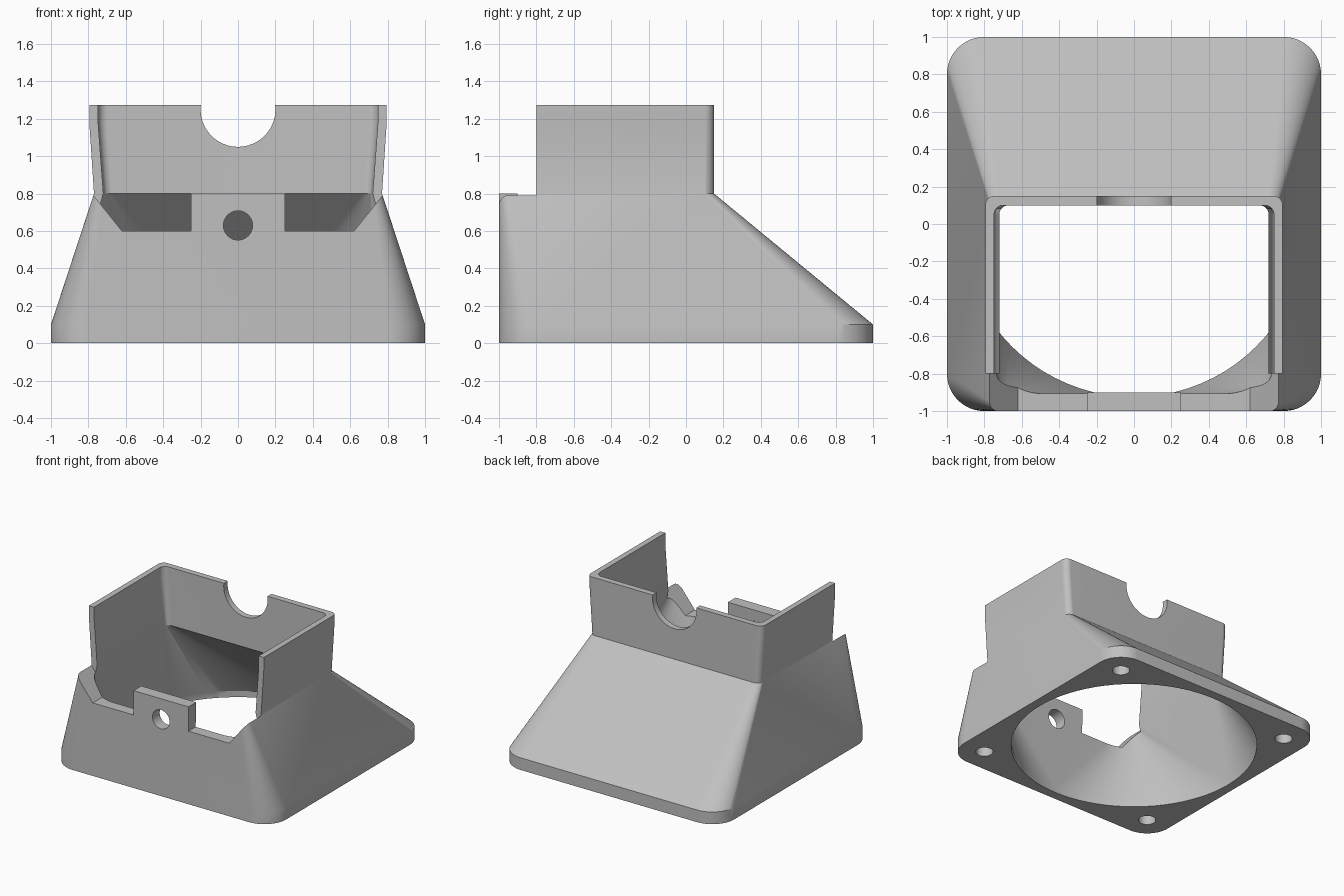
import bpy, bmesh
from math import sin, cos, pi, radians
from mathutils import Matrix

if "Cube" in bpy.data.objects:
    bpy.data.objects.remove(bpy.data.objects["Cube"])

grey = bpy.data.materials.new("light grey plastic")
grey.use_nodes = True
grey.diffuse_color = (0.53, 0.53, 0.53, 1)
grey.node_tree.nodes["Principled BSDF"].inputs["Base Color"].default_value = grey.diffuse_color


def finish(name, bm):
    bmesh.ops.remove_doubles(bm, verts=bm.verts, dist=1e-5)
    bmesh.ops.recalc_face_normals(bm, faces=bm.faces)
    mesh = bpy.data.meshes.new(name)
    bm.to_mesh(mesh)
    bm.free()
    mesh.materials.append(grey)
    obj = bpy.data.objects.new(name, mesh)
    bpy.context.collection.objects.link(obj)
    return obj


def rounded_ring(half_x, y0, y1, r, z, steps=20):
    """Rounded rectangle; a full radius turns it into a circle."""
    corners = [(half_x - r, y1 - r), (r - half_x, y1 - r),
               (r - half_x, y0 + r), (half_x - r, y0 + r)]
    ring = []
    for q, (cx, cy) in enumerate(corners):
        for i in range(steps + 1):
            a = (q + i / steps) * pi / 2
            ring.append((cx + r * cos(a), cy + r * sin(a), z))
    return ring


def loft(name, sections):
    bm = bmesh.new()
    rings = [[bm.verts.new(p) for p in rounded_ring(*s)] for s in sections]
    n = len(rings[0])
    for low, high in zip(rings, rings[1:]):
        for i in range(n):
            j = (i + 1) % n
            bm.faces.new((low[i], low[j], high[j], high[i]))
    bm.faces.new(rings[0][::-1])
    bm.faces.new(rings[-1])
    return finish(name, bm)


def prism_y(name, outline, y0, y1):
    bm = bmesh.new()
    face = bm.faces.new([bm.verts.new((x, y0, z)) for x, z in outline])
    out = bmesh.ops.extrude_face_region(bm, geom=[face])
    moved = [v for v in out["geom"] if isinstance(v, bmesh.types.BMVert)]
    bmesh.ops.translate(bm, verts=moved, vec=(0, y1 - y0, 0))
    return finish(name, bm)


def cylinder(name, r, depth, centre, along_y=False):
    bm = bmesh.new()
    turn = Matrix.Rotation(pi / 2, 4, "X") if along_y else Matrix()
    bmesh.ops.create_cone(bm, cap_ends=True, segments=64, radius1=r, radius2=r,
                          depth=depth, matrix=Matrix.Translation(centre) @ turn)
    return finish(name, bm)


# Outer shell: square flange, sloping hood, upright collar
duct = loft("fan_duct", [
    (1.0, -1.0, 1.0, 0.2, 0),
    (1.0, -1.0, 1.0, 0.2, 0.1),
    (0.77, -1.0, 0.15, 0.05, 0.8),
    (0.795, -1.0, 0.15, 0.05, 1.18),
    (0.795, -1.0, 0.15, 0.05, 1.275)])

# Air passage: round inlet blending into a rectangular outlet
R = 0.925
cutters = [loft("air_passage", [
    (R, -R, R, R, -0.1),
    (R, -R, R, R, 0.05),
    (0.72, -0.9, 0.1, 0.05, 0.8),
    (0.748, -0.9, 0.1, 0.05, 1.18),
    (0.748, -0.9, 0.1, 0.05, 1.4)])]

# Front opening, leaving the central screw tab standing
half = [(0.25, 0.8), (0.25, 0.6), (0.62, 0.6), (0.776, 0.795), (1.2, 0.795), (1.2, 1.5)]
outline = half + [(-x, z) for x, z in reversed(half)]
cutters.append(prism_y("front_opening", outline, -1.2, -0.8))

# Screw hole in the tab and cable notch in the back wall
cutters.append(cylinder("tab_hole", 0.078, 0.3, (0, -0.95, 0.63), True))
cutters.append(cylinder("cable_notch", 0.2, 0.3, (0, 0.125, 1.25), True))

# Blind mounting holes in the flange corners
for sx in (-1, 1):
    for sy in (-1, 1):
        cutters.append(cylinder("mount_hole", 0.065, 0.2, (sx * 0.8, sy * 0.8, 0)))

# Cut every opening, then discard the cutters
bpy.context.view_layer.objects.active = duct
for cutter in cutters:
    cutter.hide_render = True
    mod = duct.modifiers.new(cutter.name, "BOOLEAN")
    mod.operation = "DIFFERENCE"
    mod.solver = "EXACT"
    mod.object = cutter
    bpy.ops.object.modifier_apply(modifier=mod.name)
    bpy.data.objects.remove(cutter)

bpy.ops.object.select_all(action="DESELECT")
duct.select_set(True)
bpy.ops.object.shade_smooth_by_angle(angle=radians(25))
